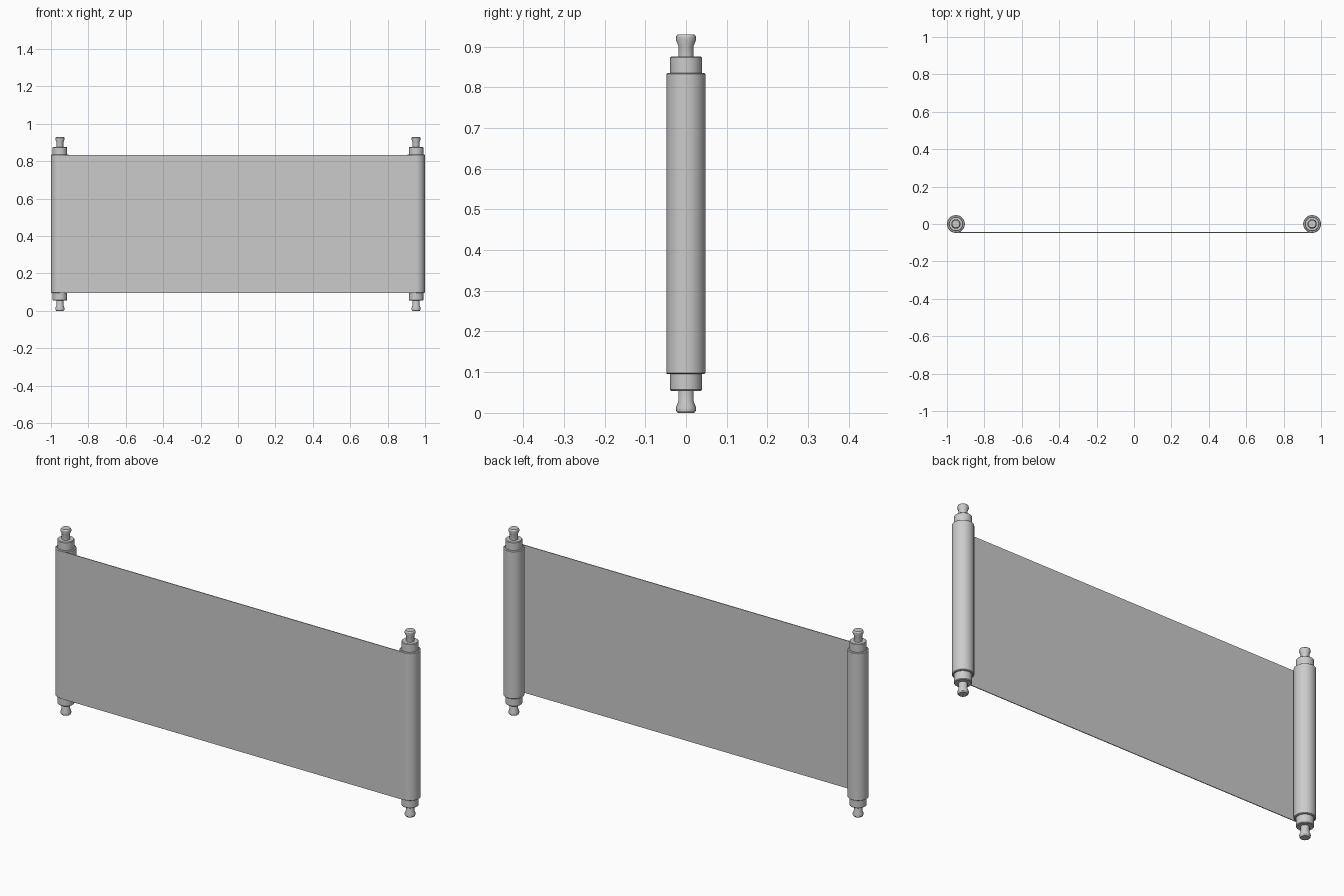
import bpy, bmesh, math

if "Cube" in bpy.data.objects:
    bpy.data.objects.remove(bpy.data.objects["Cube"])

grey = bpy.data.materials.new("plain grey")
grey.diffuse_color = (0.6, 0.6, 0.6, 1)
grey.use_nodes = True
grey.node_tree.nodes["Principled BSDF"].inputs["Base Color"].default_value = grey.diffuse_color

ROLL_X, MID_Z, SIDES = 0.952, 0.465, 20


def finish(name, bm):
    bmesh.ops.recalc_face_normals(bm, faces=bm.faces)
    mesh = bpy.data.meshes.new(name)
    bm.to_mesh(mesh)
    bm.free()
    mesh.materials.append(grey)
    ob = bpy.data.objects.new(name, mesh)
    bpy.context.collection.objects.link(ob)
    bpy.ops.object.select_all(action='DESELECT')
    ob.select_set(True)
    bpy.context.view_layer.objects.active = ob
    bpy.ops.object.shade_smooth_by_angle(angle=math.radians(30))
    return ob


def lathe(name, x, half_profile):
    """Turn a (radius, height above middle) profile, mirrored top to bottom."""
    profile = half_profile + [(r, -h) for r, h in reversed(half_profile)]
    bm = bmesh.new()
    rings = []
    for r, h in profile:
        rings.append([bm.verts.new((x + r * math.cos(a), r * math.sin(a), MID_Z + h))
                      for a in (2 * math.pi * i / SIDES for i in range(SIDES))])
    for upper, lower in zip(rings, rings[1:]):
        for i in range(SIDES):
            j = (i + 1) % SIDES
            bm.faces.new((upper[i], upper[j], lower[j], lower[i]))
    bm.faces.new(rings[0])
    bm.faces.new(rings[-1])
    return finish(name, bm)


for side, x in (("left", -ROLL_X), ("right", ROLL_X)):
    # wound paper with softened rims
    lathe(side + "_paper_roll", x, [(0.044, 0.370), (0.048, 0.367)])
    # wooden core collar
    lathe(side + "_collar", x, [(0.036, 0.411), (0.039, 0.408)])
    # handle rod with flared knobs
    lathe(side + "_handle", x, [(0.020, 0.465), (0.024, 0.460), (0.025, 0.452),
                                (0.019, 0.437), (0.019, 0.405)])

# stretched sheet, tangent to the front of both rolls
bm = bmesh.new()
bmesh.ops.create_cube(bm, size=1)
for v in bm.verts:
    v.co = (v.co.x * 2 * ROLL_X, v.co.y * 0.004 - 0.046, v.co.z * 0.738 + MID_Z)
finish("paper_sheet", bm)
